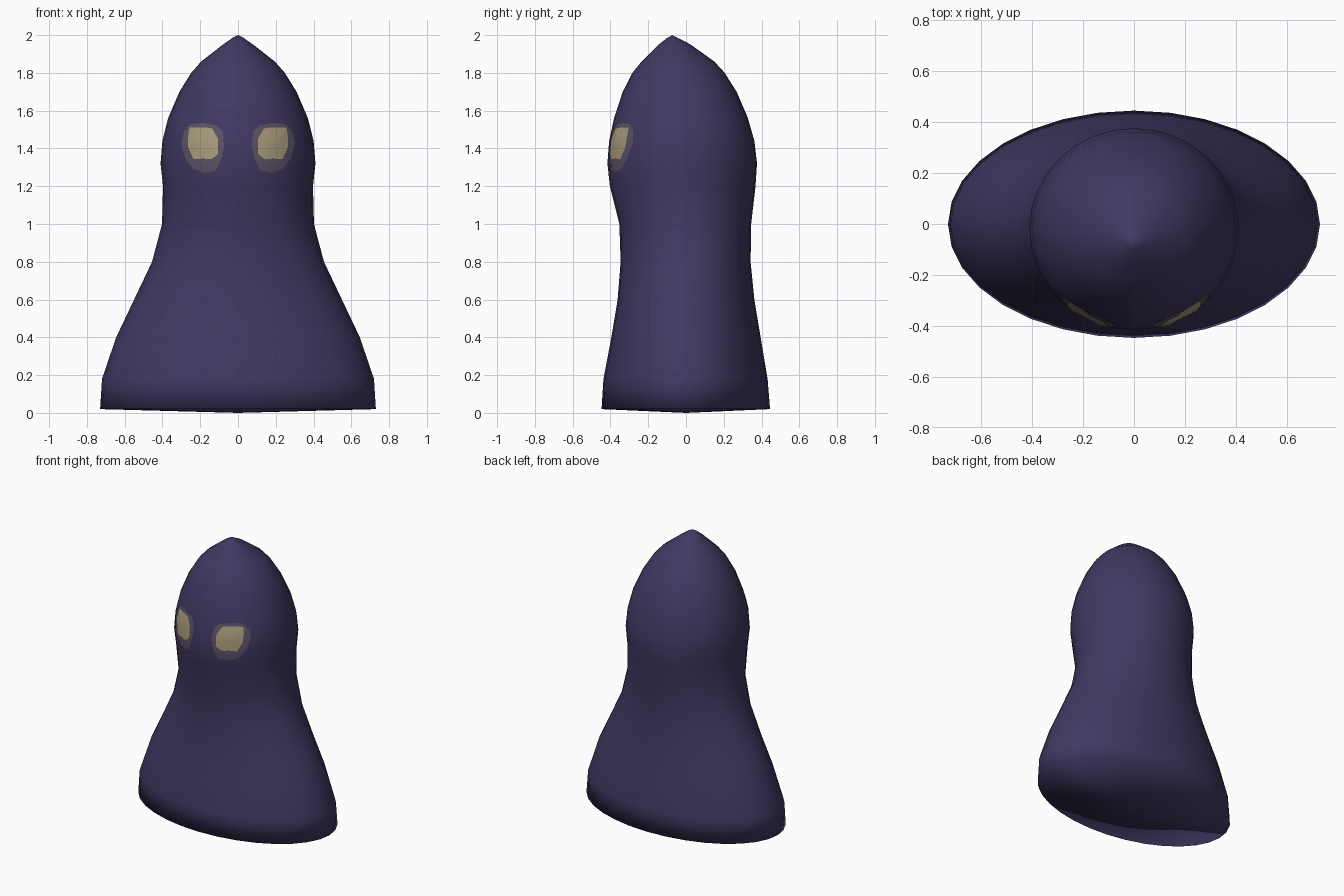
import bpy, bmesh, math

old = bpy.data.objects.get("Cube")
if old:
    bpy.data.objects.remove(old)


def material(name, rgb):
    m = bpy.data.materials.new(name)
    m.use_nodes = True
    m.diffuse_color = (*rgb, 1)
    m.node_tree.nodes["Principled BSDF"].inputs["Base Color"].default_value = (*rgb, 1)
    return m


cloth = material("dark purple cloth", (0.052, 0.040, 0.122))
halo = material("dusky mauve", (0.105, 0.084, 0.130))
glow = material("pale tan", (0.40, 0.33, 0.20))

# Cloak profile: height, half width, front y, back y
PROFILE = [
    (0.02, .73, -.447, .445), (0.18, .72, -.437, .432), (0.4, .645, -.395, .395),
    (0.6, .55, -.362, .362), (0.8, .455, -.346, .342), (1.0, .402, -.353, .345),
    (1.2, .397, -.403, .368), (1.32, .41, -.416, .376), (1.44, .40, -.407, .362),
    (1.56, .37, -.381, .328), (1.7, .31, -.335, .268), (1.8, .248, -.284, .205),
    (1.86, .195, -.235, .15), (1.95, .08, -.145, .025), (1.985, .03, -.1, -.042),
]
SIDES = 32


def finish(name, bm, mat):
    bmesh.ops.recalc_face_normals(bm, faces=bm.faces[:])
    for f in bm.faces:
        f.smooth = True
    mesh = bpy.data.meshes.new(name)
    bm.to_mesh(mesh)
    bm.free()
    mesh.materials.append(mat)
    obj = bpy.data.objects.new(name, mesh)
    bpy.context.collection.objects.link(obj)
    return obj


# Cloak: elliptical rings closed by a pointed hood and a slightly sagging base
bm = bmesh.new()
rings = []
for z, w, front, back in PROFILE:
    mid, depth = (front + back) / 2, (back - front) / 2
    angles = [math.tau * i / SIDES for i in range(SIDES)]
    rings.append([bm.verts.new((w * math.cos(a), mid + depth * math.sin(a), z)) for a in angles])
tip = bm.verts.new((0, -.072, 2))
base = bm.verts.new((0, 0, 0))
for i in range(SIDES):
    j = (i + 1) % SIDES
    for lo, hi in zip(rings, rings[1:]):
        bm.faces.new((lo[i], lo[j], hi[j], hi[i]))
    bm.faces.new((rings[-1][i], rings[-1][j], tip))
    bm.faces.new((rings[0][j], rings[0][i], base))
finish("hooded_cloak", bm, cloth)


def front_surface(x, z):
    """Front y of the cloak at a given x and height."""
    for a, b in zip(PROFILE, PROFILE[1:]):
        if a[0] <= z <= b[0]:
            t = (z - a[0]) / (b[0] - a[0])
            w, front, back = (p + t * (q - p) for p, q in zip(a[1:], b[1:]))
            return (front + back) / 2 - (back - front) / 2 * math.sqrt(1 - (x / w) ** 2)


def eye_patch(name, outline, side, lift, mat):
    """Thin patch wrapped over the hood, filled with shrinking copies of its outline."""
    bm = bmesh.new()
    n = len(outline)
    cx = sum(p[0] for p in outline) / n
    cz = sum(p[1] for p in outline) / n

    def point(x, z):
        return bm.verts.new((side * x * (1 + lift), front_surface(x, z) - lift, z))

    loops = [[point(cx + (x - cx) * s, cz + (z - cz) * s) for x, z in outline]
             for s in (1, .75, .5, .25)]
    centre = point(cx, cz)
    for i in range(n):
        j = (i + 1) % n
        for a, b in zip(loops, loops[1:]):
            bm.faces.new((a[i], a[j], b[j], b[i]))
        bm.faces.new((loops[-1][i], loops[-1][j], centre))
    # Make the patch face outwards
    obj = finish(name, bm, mat)
    if obj.data.polygons[0].normal.y > 0:
        obj.data.flip_normals()


# Eyes: pale centres in dusky surrounds, mirrored left and right
SURROUND = [(.11, 1.52), (.19, 1.535), (.25, 1.53), (.285, 1.49), (.3, 1.43), (.28, 1.35),
            (.24, 1.295), (.18, 1.27), (.12, 1.28), (.09, 1.34), (.073, 1.41), (.08, 1.49)]
CENTRE = [(.135, 1.505), (.17, 1.512), (.255, 1.51), (.262, 1.47), (.262, 1.405),
          (.235, 1.345), (.14, 1.343), (.105, 1.37), (.105, 1.45)]
for label, side in (("left", 1), ("right", -1)):
    eye_patch(label + "_eye_surround", SURROUND, side, .003, halo)
    eye_patch(label + "_eye", CENTRE, side, .006, glow)
